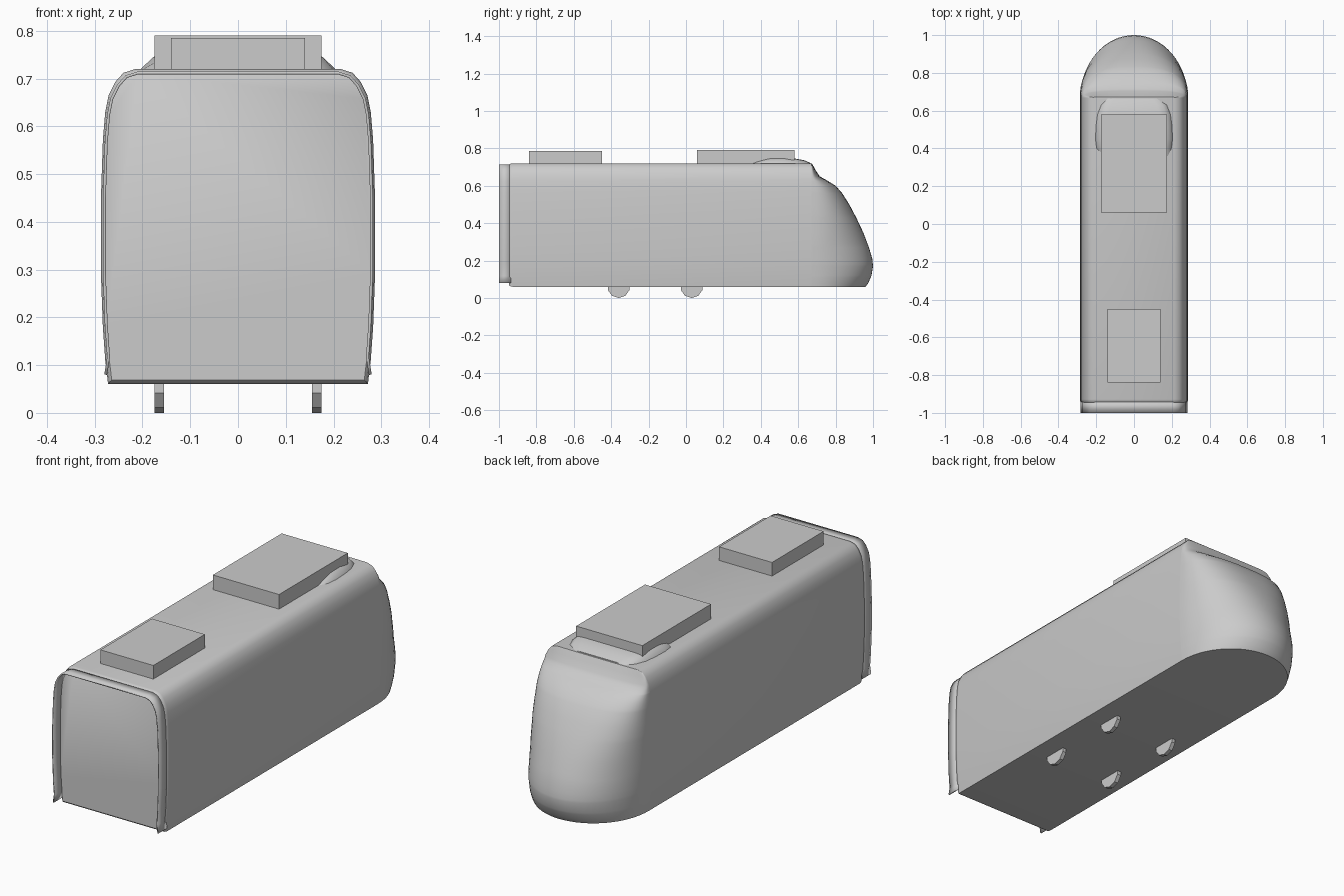
import bpy, bmesh, math

cube = bpy.data.objects.get("Cube")
if cube:
    bpy.data.objects.remove(cube, do_unlink=True)

grey = bpy.data.materials.new("plain grey")
grey.use_nodes = True
grey.diffuse_color = (0.6, 0.6, 0.6, 1)
grey.node_tree.nodes["Principled BSDF"].inputs["Base Color"].default_value = (0.6, 0.6, 0.6, 1)

# Half cross-section of the carriage (half width, height), floor to roof
SECTION = [(.272, .06), (.278, .11), (.283, .18), (.287, .29), (.287, .45), (.283, .57),
           (.278, .63), (.271, .665), (.257, .693), (.24, .712), (.215, .72)]


def finish(name, bm, smooth=True):
    bmesh.ops.recalc_face_normals(bm, faces=bm.faces)
    mesh = bpy.data.meshes.new(name)
    bm.to_mesh(mesh)
    bm.free()
    mesh.materials.append(grey)
    obj = bpy.data.objects.new(name, mesh)
    bpy.context.collection.objects.link(obj)
    if smooth:
        bpy.ops.object.select_all(action='DESELECT')
        obj.select_set(True)
        bpy.context.view_layer.objects.active = obj
        bpy.ops.object.shade_smooth_by_angle(angle=math.radians(40))
    return obj


def loft(name, rings, closed=True):
    bm = bmesh.new()
    rows = [[bm.verts.new(p) for p in ring] for ring in rings]
    n = len(rows[0])
    for a, b in zip(rows, rows[1:]):
        for i in range(n if closed else n - 1):
            j = (i + 1) % n
            bm.faces.new((a[i], a[j], b[j], b[i]))
    if closed:
        bm.faces.new(rows[0])
        bm.faces.new(rows[-1])
    return finish(name, bm)


def mirrored(half, y):
    return [(x, y, z) for x, z in half] + [(-x, y, z) for x, z in reversed(half)]


def scaled(half, s, mid=.39):
    return [(x * s, mid + (z - mid) * s) for x, z in half]


def lerp(table, t):
    for (t0, v0), (t1, v1) in zip(table, table[1:]):
        if t <= t1:
            return v0 + (v1 - v0) * (t - t0) / (t1 - t0)
    return table[-1][1]


def box(name, hx, y0, y1, z0, z1):
    bm = bmesh.new()
    bmesh.ops.create_cube(bm, size=1)
    for v in bm.verts:
        v.co = (v.co.x * 2 * hx, (y0 + y1) / 2 + v.co.y * (y1 - y0),
                (z0 + z1) / 2 + v.co.z * (z1 - z0))
    return finish(name, bm, False)


# Carriage body with a slightly chamfered rear end
loft("carriage_body", [mirrored(scaled(SECTION, .972), -.947),
                       mirrored(scaled(SECTION, .99), -.942),
                       mirrored(SECTION, -.928), mirrored(SECTION, .67)])

# Thin gangway hood around the recessed end wall
hood = [(.277, .08)] + scaled(SECTION, .975)[1:]
gangway = loft("gangway_hood", [mirrored(hood, -1), mirrored(hood, -.935)], closed=False)
solid = gangway.modifiers.new("thickness", 'SOLIDIFY')
solid.thickness = .006
solid.offset = 0

# Rounded nose: half-oval outlines stacked by height
REACH = [(.06, .29), (.08, .305), (.12, .322), (.17, .33), (.21, .326), (.27, .308),
         (.35, .278), (.43, .24), (.5, .203), (.56, .165), (.6, .13), (.625, .09),
         (.65, .045), (.68, .025), (.7, .014), (.72, .003)]
WIDTH = [(z, x) for x, z in SECTION]
heights = sorted({z for z, _ in REACH} | {z for z, _ in WIDTH})
STEPS = 32
rings = []
for z in heights:
    depth, width = lerp(REACH, z), lerp(WIDTH, z)
    power = 2 / (2 + .8 * max(0, z - .3) / .4)
    ring = []
    for i in range(STEPS + 1):
        a = math.pi * i / STEPS
        c, s = math.cos(a), max(0, math.sin(a))
        ring.append((math.copysign(abs(c) ** power, c) * width, .67 + depth * s ** power, z))
    rings.append(ring)
loft("nose", rings)

# Roof equipment boxes
box("front_roof_unit", .175, .06, .58, .715, .79)
box("rear_roof_unit", .14, -.84, -.45, .715, .785)

# Low cowling around the front roof unit
COWL = [(.36, .18, .722), (.4, .2, .738), (.45, .206, .748), (.52, .203, .75),
        (.58, .195, .746), (.63, .175, .737), (.665, .14, .722)]
loft("roof_cowling", [mirrored([(w, .715), (w * .99, .72), (w * .86, z - .003), (w * .7, z)], y)
                      for y, w, z in COWL])

# Wheels showing below the floor
for side, x in (("right", -.165), ("left", .165)):
    for end, y in (("front", -.36), ("rear", .03)):
        bm = bmesh.new()
        bmesh.ops.create_cone(bm, cap_ends=True, segments=10, radius1=.06, radius2=.06, depth=.02)
        for v in bm.verts:
            px, py, pz = v.co
            v.co = (x + pz, y + px, .06 - py)
        finish(f"{side}_{end}_wheel", bm, False)
